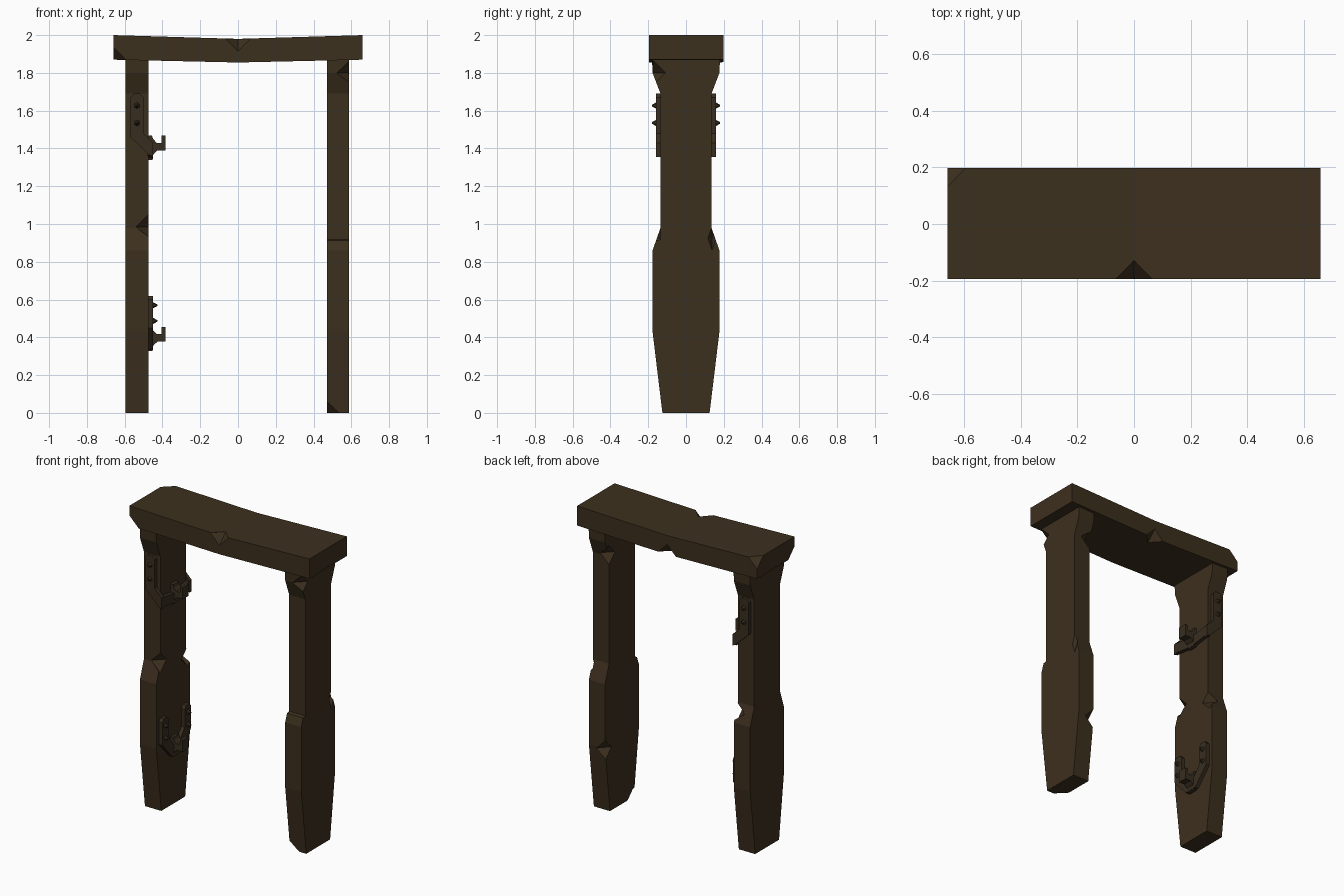
import bpy, bmesh, math
from mathutils import Vector

if "Cube" in bpy.data.objects:
    bpy.data.objects.remove(bpy.data.objects["Cube"])

def material(name, rgb):
    m = bpy.data.materials.new(name)
    m.diffuse_color = (*rgb, 1)
    m.use_nodes = True
    m.node_tree.nodes["Principled BSDF"].inputs["Base Color"].default_value = m.diffuse_color
    return m

WOOD = material("dark_wood", (0.046, 0.029, 0.013))
IRON = material("dark_iron", (0.040, 0.027, 0.014))

def finish(bm, name, mat):
    bmesh.ops.recalc_face_normals(bm, faces=bm.faces)
    me = bpy.data.meshes.new(name)
    bm.to_mesh(me)
    bm.free()
    ob = bpy.data.objects.new(name, me)
    bpy.context.collection.objects.link(ob)
    if mat:
        me.materials.append(mat)
    return ob

def prism(bm, outline, axis, a, b):
    """Extrude a 2D outline along 'x' (points are y,z) or 'y' (points are x,z)."""
    place = (lambda p, t: (t, p[0], p[1])) if axis == 'x' else (lambda p, t: (p[0], t, p[1]))
    face = bm.faces.new([bm.verts.new(place(p, a)) for p in outline])
    ext = bmesh.ops.extrude_face_region(bm, geom=[face])
    vs = [g for g in ext['geom'] if isinstance(g, bmesh.types.BMVert)]
    d = Vector((b - a, 0, 0)) if axis == 'x' else Vector((0, b - a, 0))
    bmesh.ops.translate(bm, vec=d, verts=vs)

def chip(ob, centres):
    """Cut eight-sided chips out of edges and corners."""
    bm = bmesh.new()
    for x, y, z, rx, ry, rz in centres:
        ax = [bm.verts.new((x + s * dx, y + s * dy, z + s * dz))
              for dx, dy, dz in ((rx, 0, 0), (0, ry, 0), (0, 0, rz)) for s in (1, -1)]
        for i in (0, 1):
            for j in (2, 3):
                for k in (4, 5):
                    bm.faces.new((ax[i], ax[j], ax[k]))
    cut = finish(bm, ob.name + "_chips", None)
    cut.hide_render = True
    cut.hide_viewport = True
    mod = ob.modifiers.new("chips", 'BOOLEAN')
    mod.operation = 'DIFFERENCE'
    mod.solver = 'EXACT'
    mod.object = cut

R = (0.066,) * 3

# lintel, sagging slightly in the middle
bm = bmesh.new()
prism(bm, [(-.66, 1.87), (0, 1.855), (.66, 1.87), (.66, 2), (0, 1.98), (-.66, 2)], 'y', -.195, .198)
lintel = finish(bm, "lintel", WOOD)
chip(lintel, [(0, -.195, 1.98, *R), (0, .198, 1.855, *R),
              (-.66, -.195, 1.87, *R), (-.66, .198, 2, *R)])

# posts
SIDE = [(.125, 0), (.177, .43), (.177, .86), (.135, .98), (.135, 1.69), (.177, 1.80), (.18, 1.875)]
STEP = SIDE[:3] + [(.158, .913), (.135, .918)] + SIDE[4:]

def post(name, x0, x1, front):
    bm = bmesh.new()
    prism(bm, SIDE + [(-y, z) for y, z in reversed(front)], 'x', x0, x1)
    return finish(bm, name, WOOD)

left = post("left_post", -.595, -.475, SIDE)
chip(left, [(-.475, -.136, .985, *R), (-.475, .15, .92, *R)])
right = post("right_post", .47, .588, STEP)
chip(right, [(.588, -.175, 1.80, *R), (.47, -.125, 0, *R), (.47, .138, 1.70, *R),
             (.47, .175, .42, *R), (.588, .138, .925, .04, .022, .065)])

# hinge helpers
def stud(bm, pos, direction):
    d = Vector(direction)
    mat = d.to_track_quat('Z', 'Y').to_matrix().to_4x4()
    mat.translation = Vector(pos) + d * .01
    bmesh.ops.create_cone(bm, cap_ends=True, segments=6, radius1=.018, radius2=.004,
                          depth=.026, matrix=mat)

def hook(name, z):
    bm = bmesh.new()
    # backing block, arm and upturned prong
    prism(bm, [(-.476, z - .06), (-.452, z - .06), (-.448, z - .03), (-.425, z - .01),
               (-.385, z - .01), (-.385, z + .068), (-.405, z + .068), (-.405, z + .03),
               (-.43, z + .03), (-.45, z + .05), (-.455, z + .068), (-.476, z + .068)],
          'y', -.03, .03)
    return finish(bm, name, IRON)

# upper hinge: strap wrapped around the post
bm = bmesh.new()
strap = [(-.57, 1.67), (-.55, 1.692), (-.52, 1.692), (-.50, 1.67), (-.50, 1.48),
         (-.45, 1.43), (-.45, 1.355), (-.475, 1.37), (-.57, 1.46)]
for s in (-1, 1):
    prism(bm, strap, 'y', s * .133, s * .158)
    for z in (1.627, 1.535):
        stud(bm, (-.535, s * .158, z), (0, s, 0))
prism(bm, [(-.158, 1.365), (0, 1.345), (.158, 1.365), (.158, 1.43), (0, 1.41), (-.158, 1.43)],
      'x', -.478, -.45)
finish(bm, "upper_hinge_strap", IRON)
hook("upper_hinge_hook", 1.4)

# lower hinge: flat strap in a U shape on the inner face
bm = bmesh.new()
half = [(.03, .41), (.085, .48), (.085, .60), (.10, .62), (.135, .62), (.15, .60),
        (.15, .45), (.045, .335)]
prism(bm, half + [(-y, z) for y, z in reversed(half)], 'x', -.478, -.45)
for s in (-1, 1):
    for z in (.57, .487):
        stud(bm, (-.45, s * .118, z), (1, 0, 0))
finish(bm, "lower_hinge_strap", IRON)
hook("lower_hinge_hook", .388)
